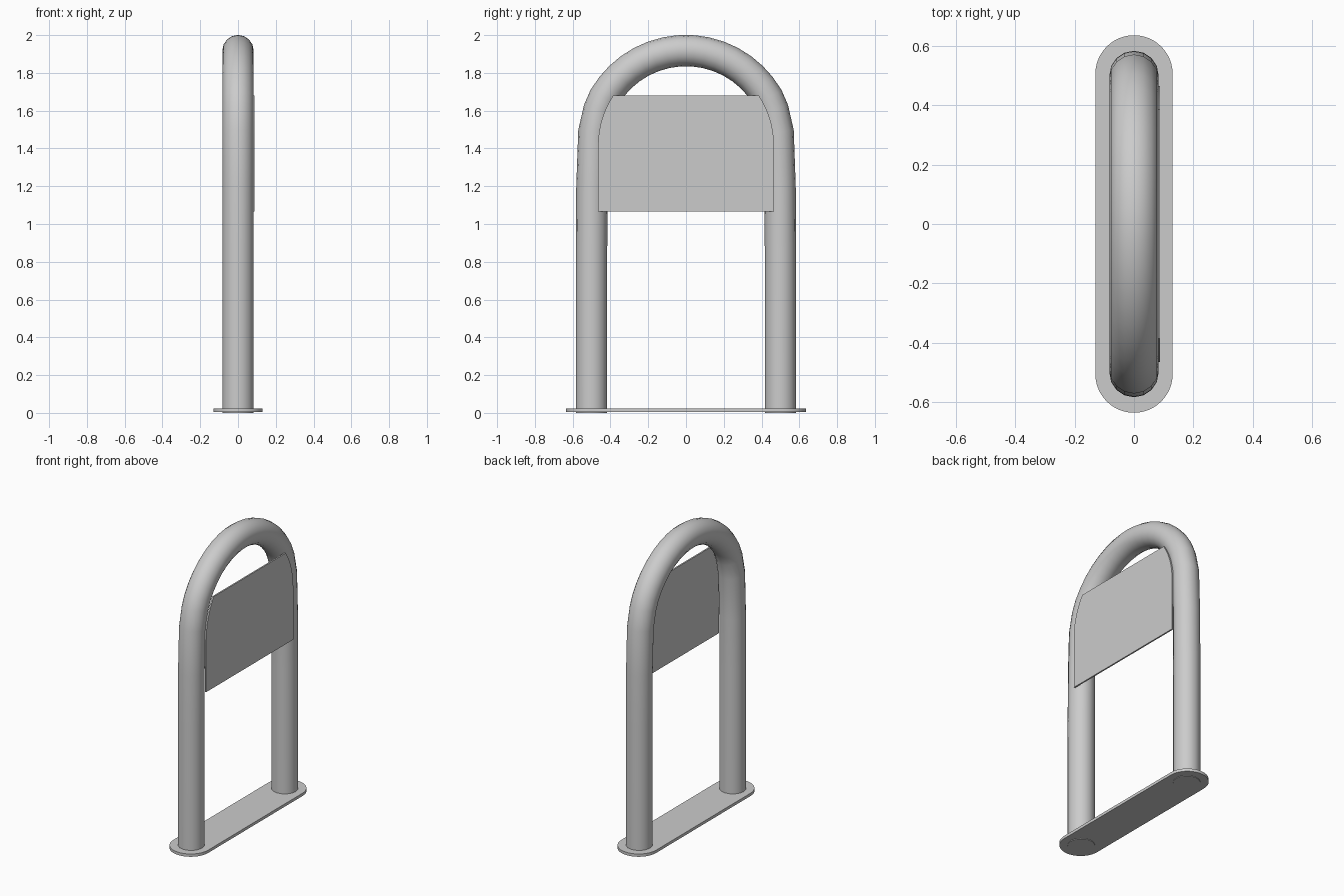
import bpy, bmesh
from math import sin, cos, pi, radians, asin

if "Cube" in bpy.data.objects:
    bpy.data.objects.remove(bpy.data.objects["Cube"])


def plate(name, outline, to_3d, depth):
    """Extrude a closed 2D outline into a flat plate."""
    bm = bmesh.new()
    face = bm.faces.new([bm.verts.new(to_3d(a, b)) for a, b in outline])
    ext = bmesh.ops.extrude_face_region(bm, geom=[face])
    verts = [g for g in ext["geom"] if isinstance(g, bmesh.types.BMVert)]
    bmesh.ops.translate(bm, verts=verts, vec=depth)
    bmesh.ops.recalc_face_normals(bm, faces=bm.faces)
    mesh = bpy.data.meshes.new(name)
    bm.to_mesh(mesh)
    bm.free()
    ob = bpy.data.objects.new(name, mesh)
    bpy.context.collection.objects.link(ob)
    return ob


def shade(ob):
    bpy.ops.object.select_all(action='DESELECT')
    ob.select_set(True)
    bpy.context.view_layer.objects.active = ob
    if ob.type == 'CURVE':
        bpy.ops.object.convert(target='MESH')
    bpy.ops.object.shade_smooth_by_angle(angle=radians(35))


ARCH_Z = 1.42    # centre height of the arch

# Bent tube: half of the centreline, mirrored over y = 0
half = [(0.5, 0), (0.5, 0.87), (0.498, 1.2), (0.488, 1.487), (0.461, 1.605)]
half += [(0.5 * cos(radians(a)), ARCH_Z + 0.498 * sin(radians(a)))
         for a in (30, 38, 46, 54, 62, 70, 78, 85)]
path = half + [(0, ARCH_Z + 0.498)] + [(-y, z) for y, z in reversed(half)]
cu = bpy.data.curves.new("hoop_tube", 'CURVE')
cu.dimensions = '3D'
cu.bevel_depth = 0.083
cu.bevel_resolution = 6
cu.use_fill_caps = True
spline = cu.splines.new('POLY')
spline.points.add(len(path) - 1)
for p, (y, z) in zip(spline.points, path):
    p.co = (0, y, z, 1)
tube = bpy.data.objects.new("hoop_tube", cu)
bpy.context.collection.objects.link(tube)
shade(tube)

# Base plate: stadium shape
N = 24
base = [(0.13 * cos(pi * i / N), 0.505 + 0.13 * sin(pi * i / N)) for i in range(N + 1)]
base += [(-x, -y) for x, y in base]
shade(plate("base_plate", base, lambda x, y: (x, y, 0.004), (0, 0, 0.019)))

# Sign panel: flat top and bottom, shoulders following the arch
R, TOP, BOTTOM = 0.465, 1.68, 1.065
end = asin((TOP - ARCH_Z) / R)
side = [(R, BOTTOM)] + [(R * cos(end * i / 8), ARCH_Z + R * sin(end * i / 8)) for i in range(9)]
panel = side + [(-y, z) for y, z in reversed(side)]
shade(plate("sign_panel", panel, lambda y, z: (0.078, y, z), (0.01, 0, 0)))
